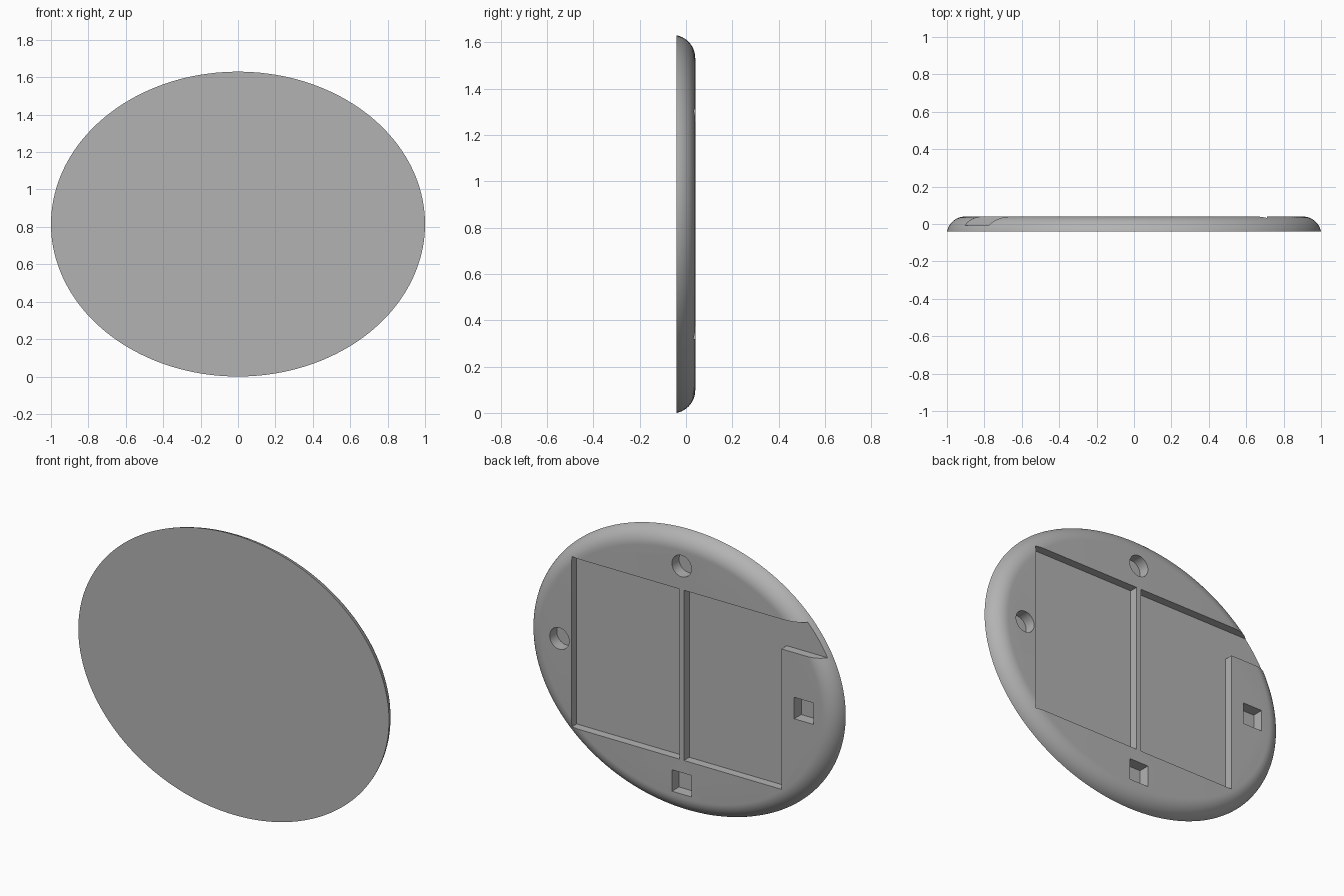
import bpy
import bmesh
from math import sin, cos, pi, asin, sqrt, radians

cube = bpy.data.objects.get("Cube")
if cube:
    bpy.data.objects.remove(cube, do_unlink=True)

HALF_W, HALF_H = 1.0, 0.815
FRONT, BACK = -0.04, 0.04
FILLET = 0.1
SEGMENTS = 160
STEPS = 12

grey = bpy.data.materials.new("plain grey")
grey.use_nodes = True
colour = (0.45, 0.45, 0.45, 1)
grey.diffuse_color = colour
grey.node_tree.nodes["Principled BSDF"].inputs["Base Color"].default_value = colour


def finish(name, bm):
    bmesh.ops.recalc_face_normals(bm, faces=bm.faces)
    mesh = bpy.data.meshes.new(name)
    bm.to_mesh(mesh)
    bm.free()
    mesh.materials.append(grey)
    obj = bpy.data.objects.new(name, mesh)
    bpy.context.collection.objects.link(obj)
    return obj


def loft(bm, rings):
    """Skin a stack of closed rings and cap both ends."""
    rings = [[bm.verts.new(p) for p in ring] for ring in rings]
    for a, b in zip(rings, rings[1:]):
        for i in range(len(a)):
            j = (i + 1) % len(a)
            bm.faces.new((a[i], a[j], b[j], b[i]))
    bm.faces.new(rings[0])
    bm.faces.new(rings[-1])


def inset_ellipse(inset, y):
    """Outline moved inward along its own normal by a constant distance."""
    ring = []
    for i in range(SEGMENTS):
        t = 2 * pi * i / SEGMENTS
        nx, nz = cos(t) / HALF_W, sin(t) / HALF_H
        k = inset / sqrt(nx * nx + nz * nz)
        ring.append((HALF_W * cos(t) - nx * k, y, HALF_H + HALF_H * sin(t) - nz * k))
    return ring


def pocket(bm, outline, depth):
    """Prism cutting into the back face; outline is (x, height from centre)."""
    loft(bm, [[(x, y, HALF_H + z) for x, z in outline] for y in (BACK - depth, BACK + 0.1)])


def rectangle(x0, x1, z0, z1):
    return [(x0, z0), (x1, z0), (x1, z1), (x0, z1)]


# Oval body with a rounded back rim
body = bmesh.new()
start = asin((FILLET - (BACK - FRONT)) / FILLET)
rim = FILLET * cos(start)
angles = [start + (pi / 2 - start) * i / STEPS for i in range(STEPS + 1)]
loft(body, [inset_ellipse(rim - FILLET * cos(a), BACK - FILLET + FILLET * sin(a))
            for a in angles])
plate = finish("oval_plate", body)

# Two large pockets either side of a thin rib, one with a channel out to the rim
cuts = bmesh.new()
TOP, POCKET = 0.495, 0.049
pocket(cuts, rectangle(0.015, 0.71, -TOP, TOP), POCKET)
pocket(cuts, [(-0.015, -TOP), (-0.015, TOP), (-1.2, TOP), (-1.2, 0.322),
              (-0.642, 0.322), (-0.642, -TOP)], POCKET)

# Round sockets at top and left, square sockets at bottom and right
SOCKET, HALF = 0.065, 0.0625
for cx, cz in ((0, 0.632), (0.787, 0)):
    pocket(cuts, [(cx + HALF * cos(pi * i / 20), cz + HALF * sin(pi * i / 20))
                  for i in range(40)], SOCKET)
for cx, cz in ((0, -0.632), (-0.787, 0)):
    pocket(cuts, rectangle(cx - HALF, cx + HALF, cz - HALF, cz + HALF), SOCKET)
cutter = finish("pocket_cutter", cuts)
cutter.hide_render = True

# Carve the pockets and shade
boolean = plate.modifiers.new("pockets", "BOOLEAN")
boolean.operation = "DIFFERENCE"
boolean.solver = "EXACT"
boolean.object = cutter
bpy.ops.object.select_all(action="DESELECT")
bpy.context.view_layer.objects.active = plate
plate.select_set(True)
bpy.ops.object.modifier_apply(modifier=boolean.name)
bpy.data.objects.remove(cutter, do_unlink=True)
bpy.ops.object.shade_smooth_by_angle(angle=radians(30))
